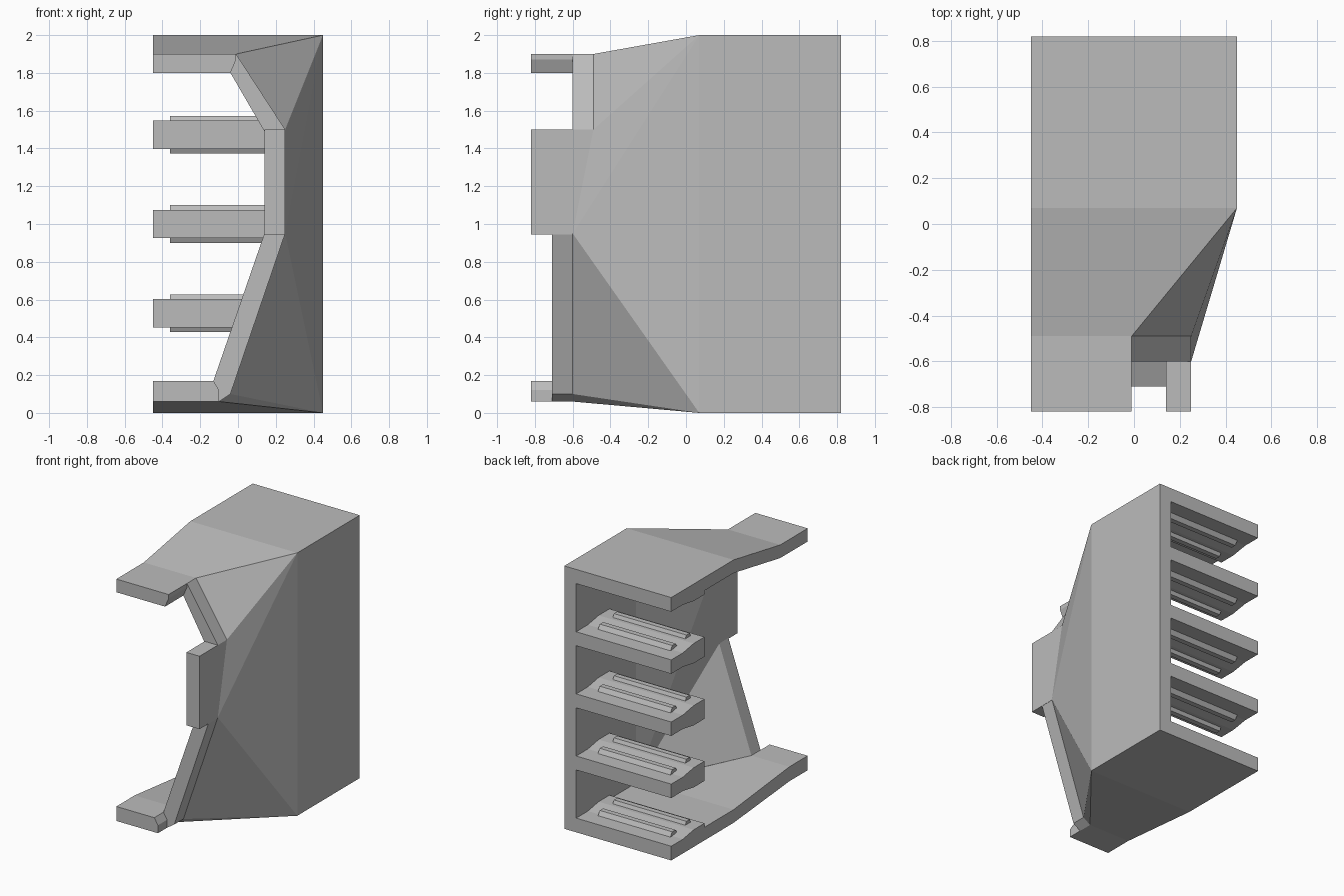
import bpy, bmesh
from mathutils import Vector

if "Cube" in bpy.data.objects:
    bpy.data.objects.remove(bpy.data.objects["Cube"], do_unlink=True)

grey = bpy.data.materials.new("plain_grey")
grey.use_nodes = True
colour = (0.5, 0.5, 0.5, 1)
grey.diffuse_color = colour
grey.node_tree.nodes["Principled BSDF"].inputs["Base Color"].default_value = colour


def finish(name, bm):
    bmesh.ops.recalc_face_normals(bm, faces=bm.faces)
    mesh = bpy.data.meshes.new(name)
    bm.to_mesh(mesh)
    bm.free()
    mesh.materials.append(grey)
    obj = bpy.data.objects.new(name, mesh)
    bpy.context.collection.objects.link(obj)
    return obj


def hull(name, points):
    """Convex solid around a few corner points."""
    bm = bmesh.new()
    for p in points:
        bm.verts.new(p)
    res = bmesh.ops.convex_hull(bm, input=bm.verts)
    loose = [v for v in bm.verts if not v.link_faces]
    bmesh.ops.delete(bm, geom=loose, context='VERTS')
    bmesh.ops.dissolve_limit(bm, angle_limit=0.01, verts=bm.verts, edges=bm.edges)
    return finish(name, bm)


def extrude_x(name, profile, x0, x1):
    """Solid made by sweeping a (y, z) profile along x."""
    bm = bmesh.new()
    face = bm.faces.new([bm.verts.new((x0, y, z)) for y, z in profile])
    res = bmesh.ops.extrude_face_region(bm, geom=[face])
    verts = [v for v in res["geom"] if isinstance(v, bmesh.types.BMVert)]
    bmesh.ops.translate(bm, verts=verts, vec=(x1 - x0, 0, 0))
    return finish(name, bm)


def box(name, x, y, z):
    return hull(name, [(a, b, c) for a in x for b in y for c in z])


def moved(points, y):
    return [(p[0], y, p[2]) for p in points]


L, BACK, FRONT, BEND = -0.45, 0.82, -0.82, 0.07

# Corner points of the shell: outer skin and matching inner skin
top_o, top_i = (0.45, BEND, 2), (0.35, 0.1, 1.9)
low_o, low_i = (0.45, BEND, 0), (0.35, 0.1, 0.1)
brow_o, brow_i = (-0.01, -0.49, 1.9), (-0.04, -0.49, 1.8)
cheek_o, cheek_i = (0.25, -0.49, 1.5), (0.14, -0.49, 1.49)
jaw_o, jaw_i = (0.25, -0.6, 0.95), (0.14, -0.6, 0.95)
chin_o, chin_i = (-0.04, -0.6, 0.1), (-0.13, -0.6, 0.17)
toe = (-0.1, -0.6, 0.06)

# Side wall and its tapered front
box("side_wall", (0.35, 0.45), (BEND, BACK), (0, 2))
hull("tapered_wall", [top_o, low_o, jaw_o, cheek_o, top_i, low_i, jaw_i, cheek_i])
hull("wall_corner", [cheek_o, cheek_i, jaw_o, jaw_i] + moved([cheek_o, cheek_i], -0.6))
hull("upper_gusset", [top_o, brow_o, cheek_o, top_i, brow_i, cheek_i])
hull("lower_gusset", [low_o, jaw_o, chin_o, low_i, jaw_i, chin_i])

# Frame around the front opening
upper = [brow_o, brow_i, cheek_o, cheek_i]
hull("upper_bar", upper + moved(upper, -0.6))
lower = [jaw_o, jaw_i, chin_o, chin_i, toe]
hull("lower_bar", lower + moved(lower, -0.71))
box("middle_block", (0.14, 0.25), (FRONT, -0.6), (0.945, 1.5))

# Top panel: flat, sloping, then a front tab
box("top_panel", (L, 0.45), (BEND, BACK), (1.9, 2))
hull("top_slope", [(L, BEND, 2), top_o, brow_o, (L, -0.49, 1.9),
                   (L, BEND, 1.9), (0.35, BEND, 1.9), brow_i, (L, -0.49, 1.8)])
tab = [(L, -0.49, 1.9), brow_o, (-0.01, -0.49, 1.87), brow_i, (L, -0.49, 1.8)]
hull("top_tab", tab + moved(tab, FRONT))

# Bottom panel in the same manner
box("bottom_panel", (L, 0.45), (BEND, BACK), (0, 0.1))
hull("bottom_slope", [(L, BEND, 0), low_o, chin_o, toe, (L, -0.6, 0.06),
                      (L, BEND, 0.1), (0.35, BEND, 0.1), chin_i, (L, -0.6, 0.17)])
tab = [(L, -0.6, 0.06), toe, (-0.1, -0.6, 0.12), chin_i, (L, -0.6, 0.17)]
hull("bottom_tab", tab + moved(tab, FRONT))

# Shelves that swell toward the front, with two ridges on each slot face
swell = [(BACK, 0.053), (0.68, 0.053), (0.55, 0.075), (0.42, 0.075)]
PITCH = 0.4725


def ridges(name, centre, side):
    for i, (y, h) in enumerate(((0.49, 0.1), (0.66, 0.085))):
        prof = [(y - 0.05, 0.04), (y + 0.05, 0.04), (y + 0.02, h), (y - 0.02, h)]
        extrude_x(f"{name}_ridge_{i + 1}",
                  [(a, centre + side * b) for a, b in prof], -0.36, 0.25)


for n in range(5):
    centre = 0.055 + n * PITCH
    up = [(y, centre + h) for y, h in swell]
    down = [(y, centre - h) for y, h in swell]
    if n == 0:
        down = [(BACK, 0.02), (0.42, 0.02)]
    if n == 4:
        up = [(BACK, 1.98), (0.42, 1.98)]
    extrude_x(f"shelf_{n + 1}", up + down[::-1], L, 0.36)
    if n < 4:
        ridges(f"shelf_{n + 1}_upper", centre, 1)
    if n > 0:
        ridges(f"shelf_{n + 1}_lower", centre, -1)
